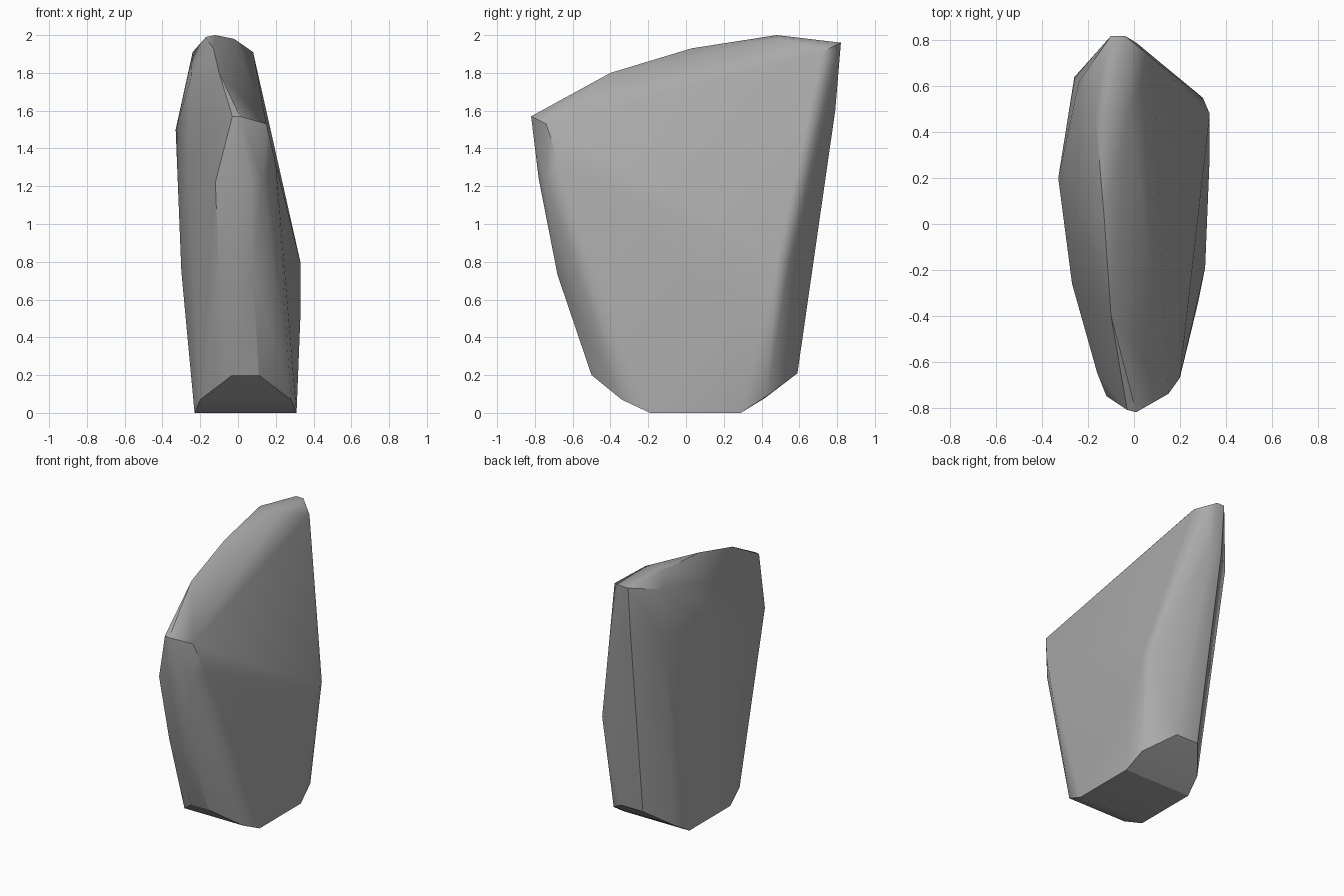
import bpy
import bmesh
from math import radians
from mathutils import Vector

default_cube = bpy.data.objects.get("Cube")
if default_cube:
    bpy.data.objects.remove(default_cube, do_unlink=True)


def flat_material(name, colour):
    material = bpy.data.materials.new(name)
    material.use_nodes = True
    material.diffuse_color = colour
    shader = next(n for n in material.node_tree.nodes if n.type == "BSDF_PRINCIPLED")
    shader.inputs["Base Color"].default_value = colour
    shader.inputs["Roughness"].default_value = 0.9
    return material


def hewn_stone(name, corner_groups, material):
    """Wrap a convex stone around its corners, given in hundredths of a unit."""
    bm = bmesh.new()
    for corners in corner_groups:
        for corner in corners:
            bm.verts.new(Vector(corner) / 100)
    hull = bmesh.ops.convex_hull(bm, input=bm.verts[:])
    loose = {g for g in hull["geom_interior"] + hull["geom_unused"]
             if isinstance(g, bmesh.types.BMVert)}
    bmesh.ops.delete(bm, geom=list(loose), context="VERTS")

    # Merge nearly level triangles into broad, chipped faces
    bmesh.ops.dissolve_limit(bm, angle_limit=radians(2),
                             verts=bm.verts[:], edges=bm.edges[:])
    bmesh.ops.recalc_face_normals(bm, faces=bm.faces[:])
    mesh = bpy.data.meshes.new(name)
    bm.to_mesh(mesh)
    bm.free()
    mesh.materials.append(material)

    stone = bpy.data.objects.new(name, mesh)
    bpy.context.collection.objects.link(stone)
    bpy.ops.object.select_all(action="DESELECT")
    stone.select_set(True)
    bpy.context.view_layer.objects.active = stone
    bpy.ops.object.shade_smooth_by_angle(angle=radians(32))
    # Keep the broad faces flat and the narrow rounded edges soft
    weighted = stone.modifiers.new("soft_edges", "WEIGHTED_NORMAL")
    weighted.keep_sharp = True
    return stone


# Flat foot with a chamfer at the front and the back
foot = [(x, y, 0) for x in (-23, 31) for y in (-19, 29)]
front_chamfer = [(-20, -34, 7), (-3, -50, 20), (11, -50, 20), (28, -34, 7)]
back_chamfer = [(-20, 42, 8), (-6, 59, 21), (12, 59, 21), (29, 43, 9)]

# Bulging middle, widest on the left flank
waist = [(-10, -66, 73), (8, -68, 73), (-30, 5, 75),
         (33, 48, 80), (33, 30, 50), (30, 55, 80)]

# Rounded front edge and flanks below the brow
shoulder = [(-16, -65, 125), (-12, -75, 122), (-3, -78, 124), (6, -78, 124),
            (13, -75, 124), (20, -67, 132), (-27, -26, 130), (-33, 20, 150)]
brow = [(-3, -81, 157), (1, -82, 157), (15, -74, 153)]

# Sloping crest, rising to the back
crest = [(-10, -40, 180), (-13, 3, 193), (-25, 5, 177), (-28, 27, 172),
         (-24, 62, 191), (-17, 50, 199), (-12, 48, 200), (-2, 50, 198)]
back = [(-10, 82, 196), (-4, 82, 196), (8, 72, 191), (1, 79, 190),
        (-10, 79, 160), (-1, 79, 160), (-26, 64, 160)]

stone_grey = flat_material("stone_grey", (0.4, 0.4, 0.4, 1))
hewn_stone("standing_rock",
           [foot, front_chamfer, back_chamfer, waist, shoulder, brow, crest, back],
           stone_grey)
